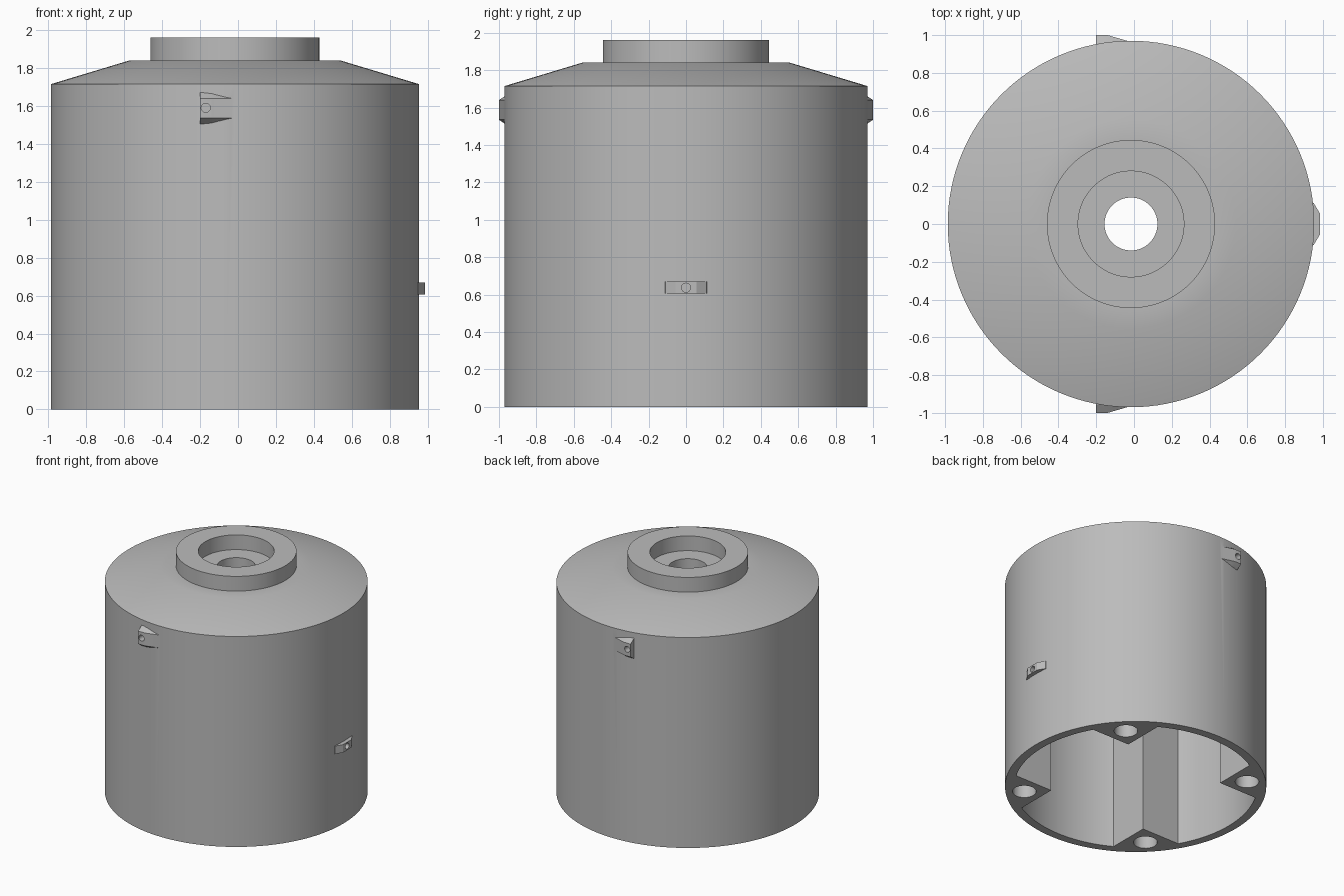
import bpy, bmesh, math
from math import cos, sin, pi
from mathutils import Matrix, Vector

cube = bpy.data.objects.get("Cube")
if cube:
    bpy.data.objects.remove(cube, do_unlink=True)

CX = -0.016  # axis of the round body

grey = bpy.data.materials.new("plain grey")
grey.use_nodes = True
GREY = (0.5, 0.5, 0.5, 1)
grey.diffuse_color = GREY
grey.node_tree.nodes["Principled BSDF"].inputs["Base Color"].default_value = GREY


def loft(name, rings, closed=False):
    """Solid skinned over rings of points; closed joins last ring to first."""
    bm = bmesh.new()
    rows = [[bm.verts.new(p) for p in ring] for ring in rings]
    n = len(rows[0])
    pairs = list(zip(rows, rows[1:]))
    if closed:
        pairs.append((rows[-1], rows[0]))
    else:
        bm.faces.new(rows[0])
        bm.faces.new(rows[-1])
    for a, b in pairs:
        for i in range(n):
            j = (i + 1) % n
            bm.faces.new((a[i], a[j], b[j], b[i]))
    bmesh.ops.recalc_face_normals(bm, faces=bm.faces)
    mesh = bpy.data.meshes.new(name)
    bm.to_mesh(mesh)
    bm.free()
    mesh.materials.append(grey)
    obj = bpy.data.objects.new(name, mesh)
    bpy.context.collection.objects.link(obj)
    return obj


def drill(centre, direction, radius, length):
    """Cylinder cutter centred on a point, along a direction."""
    rot = Vector(direction).to_track_quat('Z', 'Y').to_matrix().to_4x4()
    m = Matrix.Translation(centre) @ rot
    rings = [[m @ Vector((radius * cos(2 * pi * i / 32), radius * sin(2 * pi * i / 32), z))
              for i in range(32)] for z in (-length / 2, length / 2)]
    return loft("cutter", rings)


def combine(target, tool, operation):
    mod = target.modifiers.new("join", 'BOOLEAN')
    mod.operation = operation
    mod.solver = 'EXACT'
    mod.object = tool
    bpy.context.view_layer.objects.active = target
    bpy.ops.object.modifier_apply(modifier=mod.name)
    bpy.data.objects.remove(tool, do_unlink=True)


# Hollow body with sloped shoulder, neck, counterbore and through hole
profile = [(.97, 0), (.97, 1.715), (.555, 1.84), (.445, 1.84), (.445, 1.96), (.28, 1.96),
           (.28, 1.84), (.14, 1.84), (.14, 1.765), (.555, 1.765), (.903, 1.66), (.903, 0)]
SEG = 128
body = loft("tank_body", [[(CX + r * cos(2 * pi * i / SEG), r * sin(2 * pi * i / SEG), z)
                           for i in range(SEG)] for r, z in profile], closed=True)

# Four V-shaped inner ribs, each with a screw hole in its foot
section = [(.63, 0), (.88, .25), (.94, 0), (.88, -.25)]
for k in range(4):
    a = pi / 4 + k * pi / 2
    turn = Matrix.Translation((CX, 0, 0)) @ Matrix.Rotation(a, 4, 'Z')
    foot = [turn @ Vector((r, t, 0)) for r, t in section]
    top = [turn @ Vector((r, t, 1.76 - (r - .63) * .2)) for r, t in section]
    combine(body, loft("rib", [foot, top]), 'UNION')
    combine(body, drill(turn @ Vector((.83, 0, 0)), (0, 0, 1), .088, .8), 'DIFFERENCE')

# Chamfered upper lugs, mirrored front and back
for s in (-1, 1):
    rings = []
    for z, drop in ((1.505, .045), (1.535, 0), (1.64, 0), (1.67, .045)):
        rings.append([(x, s * y, z) for x, y in
                      ((-.2, .91), (-.2, 1 - drop), (-.14, 1 - drop),
                       (-.03, .968 - drop), (-.03, .91))])
    combine(body, loft("upper_lug", rings), 'UNION')
    combine(body, drill((-.17, s * 1.0, 1.59), (0, s, 0), .024, .12), 'DIFFERENCE')

# Small lower lug on the left side
outline = [(.92, -.12), (.952, -.11), (.985, -.055), (.985, .055), (.952, .11), (.92, .12)]
combine(body, loft("side_lug", [[(x, y, z) for x, y in outline] for z in (.605, .67)]), 'UNION')
combine(body, drill((.985, 0, .637), (1, 0, 0), .024, .12), 'DIFFERENCE')

bpy.ops.object.select_all(action='DESELECT')
body.select_set(True)
bpy.context.view_layer.objects.active = body
bpy.ops.object.shade_smooth_by_angle(angle=math.radians(25))
